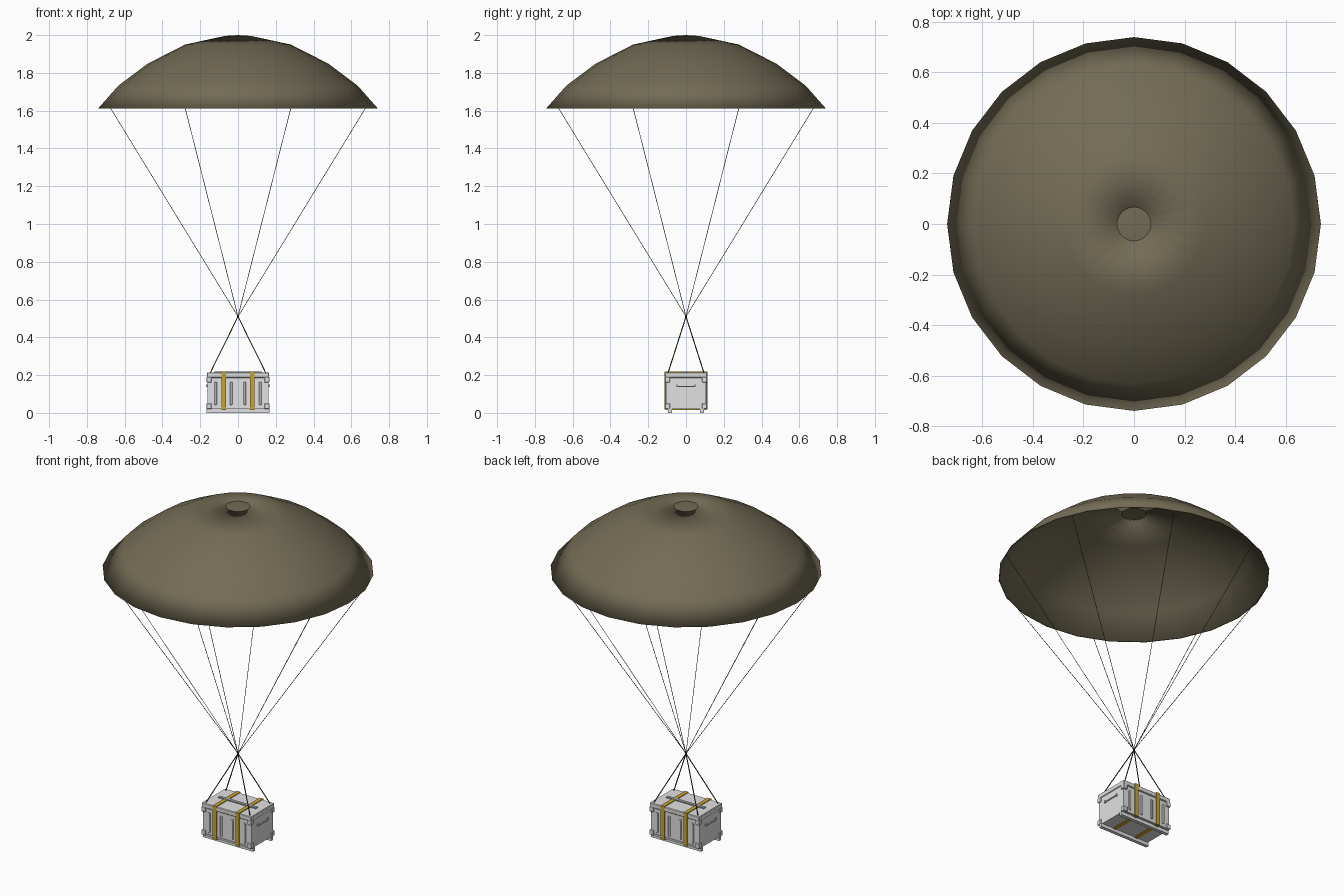
import bpy, bmesh, math
from mathutils import Vector

if "Cube" in bpy.data.objects:
    bpy.data.objects.remove(bpy.data.objects["Cube"])


def material(name, rgb):
    m = bpy.data.materials.new(name)
    m.diffuse_color = (*rgb, 1)
    m.use_nodes = True
    m.node_tree.nodes["Principled BSDF"].inputs["Base Color"].default_value = m.diffuse_color
    return m


OLIVE = material("olive cloth", (0.17, 0.147, 0.09))
CORD = material("dark cord", (0.04, 0.036, 0.03))
GREY = material("light grey", (0.76, 0.76, 0.76))
MID = material("mid grey", (0.36, 0.36, 0.36))
YELLOW = material("yellow strap", (0.56, 0.38, 0.03))


def finish(name, bm, mat, smooth=False):
    me = bpy.data.meshes.new(name)
    for f in bm.faces:
        f.smooth = smooth
    bm.to_mesh(me)
    bm.free()
    me.materials.append(mat)
    ob = bpy.data.objects.new(name, me)
    bpy.context.collection.objects.link(ob)
    return ob


def boxes(name, mat, items, bevel=0):
    """Each item is (centre, size)."""
    bm = bmesh.new()
    for c, s in items:
        vs = bmesh.ops.create_cube(bm, size=1)["verts"]
        for v in vs:
            v.co = Vector([v.co[i] * s[i] + c[i] for i in range(3)])
    if bevel:
        bmesh.ops.bevel(bm, geom=bm.edges[:], offset=bevel, segments=1, affect='EDGES')
    return finish(name, bm, mat)


def cords(name, mat, pairs, radius, sides=6):
    bm = bmesh.new()
    for a, b in pairs:
        a, b = Vector(a), Vector(b)
        d = b - a
        vs = bmesh.ops.create_cone(bm, cap_ends=True, segments=sides, radius1=radius,
                                   radius2=radius, depth=d.length)["verts"]
        rot = d.to_track_quat('Z', 'Y')
        for v in vs:
            v.co = rot @ v.co + (a + b) / 2
    return finish(name, bm, mat)


def closed_lathe(name, mat, profile, sides):
    bm = bmesh.new()
    rings = [[bm.verts.new((r * math.cos(2 * math.pi * i / sides),
                            r * math.sin(2 * math.pi * i / sides), z))
              for i in range(sides)] for r, z in profile]
    for lo, hi in zip(rings, rings[1:] + rings[:1]):
        for i in range(sides):
            j = (i + 1) % sides
            bm.faces.new((lo[i], lo[j], hi[j], hi[i]))
    return finish(name, bm, mat, smooth=True)


# Canopy: faceted spherical cap with thin cloth thickness and an open vent
outer = [(0.74, 1.612), (0.632, 1.734), (0.48, 1.848), (0.28, 1.95), (0.067, 1.996)]
inner = [(r - 0.004 * r / 0.74, z - 0.004) for r, z in outer[1:]]
inner = [(0.734, 1.612)] + inner[:-1] + [(0.067, 1.991)]
closed_lathe("canopy", OLIVE, outer + inner[::-1], 24)

# Slightly domed cover over the vent
bm = bmesh.new()
edge = bmesh.ops.create_circle(bm, cap_ends=False, segments=24, radius=0.067)["verts"]
for v in edge:
    v.co.z = 1.996
top = bm.verts.new((0, 0, 2.0))
for i in range(24):
    bm.faces.new((edge[i], edge[(i + 1) % 24], top))
bmesh.ops.recalc_face_normals(bm, faces=bm.faces[:])
if bm.faces[:][0].normal.z < 0:
    bmesh.ops.reverse_faces(bm, faces=bm.faces[:])
finish("vent_cover", bm, OLIVE, smooth=True)

# Suspension cords and crate slings meet at one knot
KNOT = (0, 0, 0.51)
rim = [math.radians(22.5 + 45 * k) for k in range(8)]
cords("suspension_cords", CORD,
      [((0.731 * math.cos(a), 0.731 * math.sin(a), 1.614), KNOT) for a in rim], 0.0015)
SIGNS = (-1, 1)
cords("crate_slings", CORD,
      [((sx * 0.147, sy * 0.095, 0.212), KNOT) for sx in SIGNS for sy in SIGNS], 0.0028)
cords("knot", CORD, [((0, 0, 0.503), (0, 0, 0.517))], 0.005, 8)

# Crate body, lid and runners
boxes("crate_body", GREY, [((0, 0, 0.107), (0.322, 0.208, 0.174))])
boxes("crate_lid", GREY, [((0, 0, 0.2), (0.33, 0.222, 0.028))], 0.003)
boxes("runners", GREY, [((0, s * 0.085, 0.011), (0.334, 0.02, 0.022)) for s in SIGNS])

# Corner guards and bottom rails
boxes("corner_guards", GREY,
      [((sx * 0.153, sy * 0.0985, z), (0.028, 0.027, 0.03))
       for sx in SIGNS for sy in SIGNS for z in (0.036, 0.176)], 0.003)
boxes("edge_rails", GREY,
      [((0, s * 0.104, 0.026), (0.325, 0.01, 0.01)) for s in SIGNS])

# Pressed ribs on the long walls
ribs = [(x, s) for x in (-0.118, -0.036, 0.036, 0.118) for s in SIGNS]
boxes("wall_ribs", GREY, [((x, s * 0.106, 0.103), (0.014, 0.008, 0.12)) for x, s in ribs], 0.002)

# Yellow straps wrapped all round the crate
straps = []
for x in (-0.076, 0.076):
    straps += [((x, 0, 0.2155), (0.024, 0.23, 0.005)), ((x, 0, 0.0185), (0.024, 0.218, 0.005))]
    straps += [((x, s * 0.1125, 0.117), (0.024, 0.005, 0.2)) for s in SIGNS]
boxes("straps", YELLOW, straps)

# Lid rib, rivets, and end handles
boxes("lid_rib", MID, [((0, 0, 0.216), (0.25, 0.02, 0.006))])
boxes("rivets", GREY,
      [((-0.13 + 0.02 * i, s * 0.112, 0.192), (0.004, 0.003, 0.004))
       for i in range(14) for s in SIGNS])
boxes("end_handles", GREY,
      [((s * 0.168, 0, 0.14), (0.005, 0.1, 0.006)) for s in SIGNS]
      + [((s * 0.164, t * 0.048, 0.144), (0.012, 0.006, 0.014)) for s in SIGNS for t in SIGNS])
